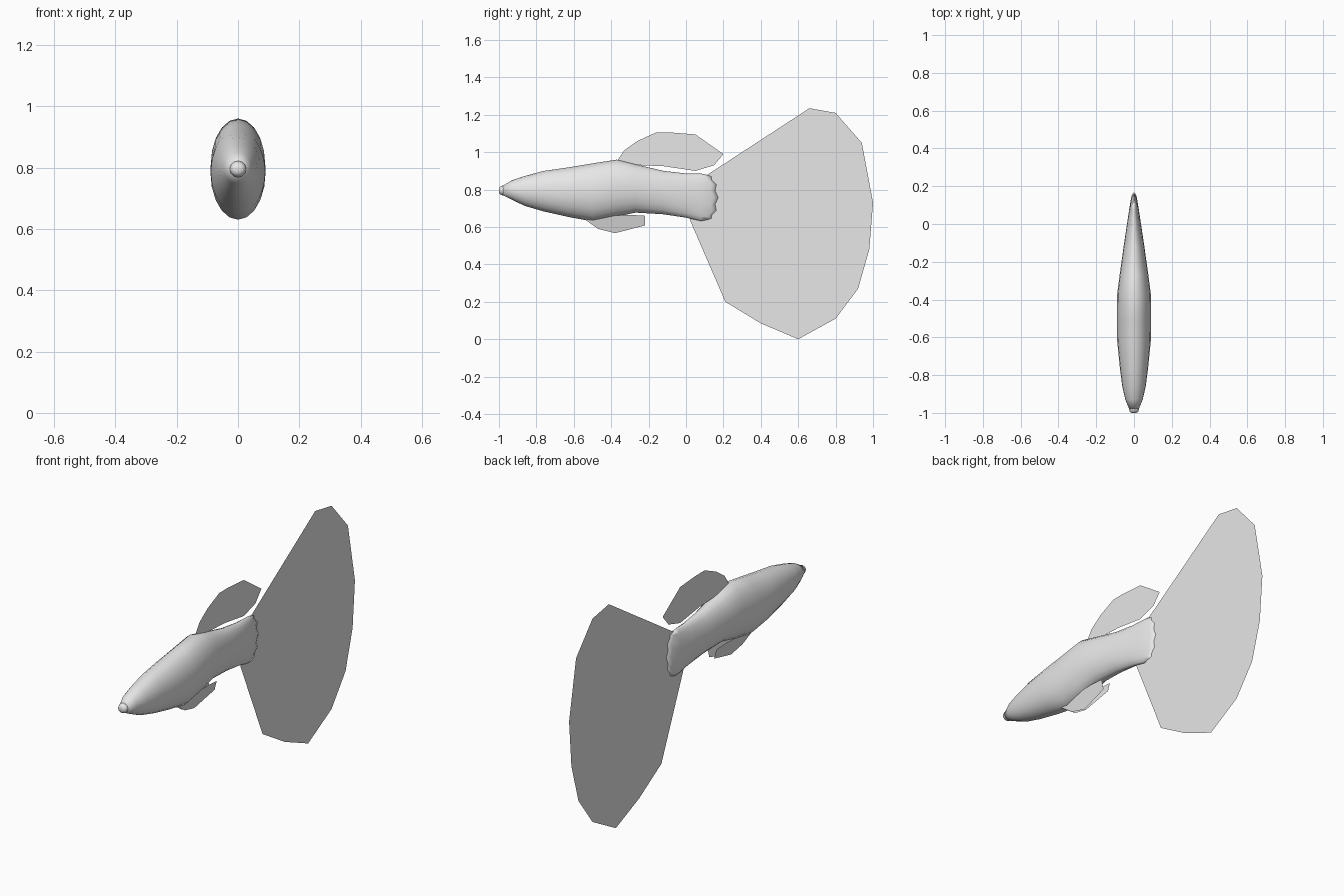
import bpy, bmesh, math

cube = bpy.data.objects.get("Cube")
if cube:
    bpy.data.objects.remove(cube)

grey = bpy.data.materials.new("pale_grey")
grey.use_nodes = True
colour = (0.8, 0.8, 0.8, 1)
grey.diffuse_color = colour
grey.node_tree.nodes["Principled BSDF"].inputs["Base Color"].default_value = colour


def finish(name, bm, smooth=False):
    mesh = bpy.data.meshes.new(name)
    bm.to_mesh(mesh)
    bm.free()
    mesh.materials.append(grey)
    obj = bpy.data.objects.new(name, mesh)
    bpy.context.scene.collection.objects.link(obj)
    if smooth:
        for poly in mesh.polygons:
            poly.use_smooth = True
    return obj


def fin(name, outline, splay=None):
    """Flat sheet in the middle plane; splay gives x from z."""
    bm = bmesh.new()
    bm.faces.new([bm.verts.new((splay(z) if splay else 0, y, z)) for y, z in outline])
    bmesh.ops.triangulate(bm, faces=bm.faces[:])
    return finish(name, bm)


def loft(name, sections, sides, ragged=0):
    """Oval rings of (y, top, bottom, half width), closed at both ends."""
    bm = bmesh.new()
    rings = []
    for k, (y, top, bottom, width) in enumerate(sections):
        ring = []
        for i in range(sides):
            a = math.tau * i / sides
            shift = 0
            if ragged and k >= len(sections) - 2:
                bulge = 0.05 * (abs(math.sin(a)) - 1)
                shift = bulge + (ragged if i % 2 else -ragged)
            ring.append(bm.verts.new((width * math.sin(a), y + shift,
                                      (top + bottom) / 2 + (top - bottom) / 2 * math.cos(a))))
        rings.append(ring)
    for a, b in zip(rings, rings[1:]):
        for i in range(sides):
            j = (i + 1) % sides
            bm.faces.new((a[i], a[j], b[j], b[i]))
    bm.faces.new(rings[0])
    bm.faces.new(rings[-1][::-1])
    bmesh.ops.recalc_face_normals(bm, faces=bm.faces[:])
    return finish(name, bm, smooth=True)


# Body, from the snout to the ragged tail root
loft("body", [
    (-0.98, 0.82, 0.77, 0.025), (-0.93, 0.85, 0.745, 0.046),
    (-0.86, 0.873, 0.712, 0.062), (-0.76, 0.90, 0.683, 0.075),
    (-0.62, 0.92, 0.652, 0.089), (-0.50, 0.94, 0.63, 0.090),
    (-0.37, 0.96, 0.655, 0.089), (-0.27, 0.935, 0.677, 0.076),
    (-0.12, 0.90, 0.668, 0.055), (0.0, 0.886, 0.65, 0.037),
    (0.08, 0.885, 0.632, 0.025), (0.14, 0.885, 0.632, 0.014),
    (0.165, 0.875, 0.64, 0.002)], 20, ragged=0.007)

# Rounded lips
loft("lips", [
    (-1.0, 0.805, 0.785, 0.012), (-0.995, 0.815, 0.775, 0.022),
    (-0.98, 0.822, 0.768, 0.027), (-0.965, 0.818, 0.772, 0.025)], 12)

# Fins
fin("tail_fin", [
    (0.10, 0.87), (0.66, 1.235), (0.80, 1.21), (0.94, 1.05), (1.0, 0.73),
    (0.98, 0.48), (0.92, 0.27), (0.80, 0.11), (0.60, 0.0), (0.40, 0.085),
    (0.21, 0.20), (0.02, 0.64)])
fin("dorsal_fin", [
    (-0.37, 0.95), (-0.33, 1.01), (-0.26, 1.06), (-0.16, 1.105),
    (-0.08, 1.105), (0.05, 1.095), (0.20, 0.99), (0.15, 0.93),
    (0.05, 0.90), (-0.12, 0.925), (-0.24, 0.93)])

# Paired belly fins, meeting along their lower edge
for side, label in ((1, "left"), (-1, "right")):
    fin(label + "_belly_fin", [
        (-0.54, 0.64), (-0.47, 0.59), (-0.38, 0.567), (-0.22, 0.608),
        (-0.22, 0.66), (-0.30, 0.665), (-0.42, 0.66)],
        splay=lambda z: side * (0.004 + 0.25 * (z - 0.567)))
